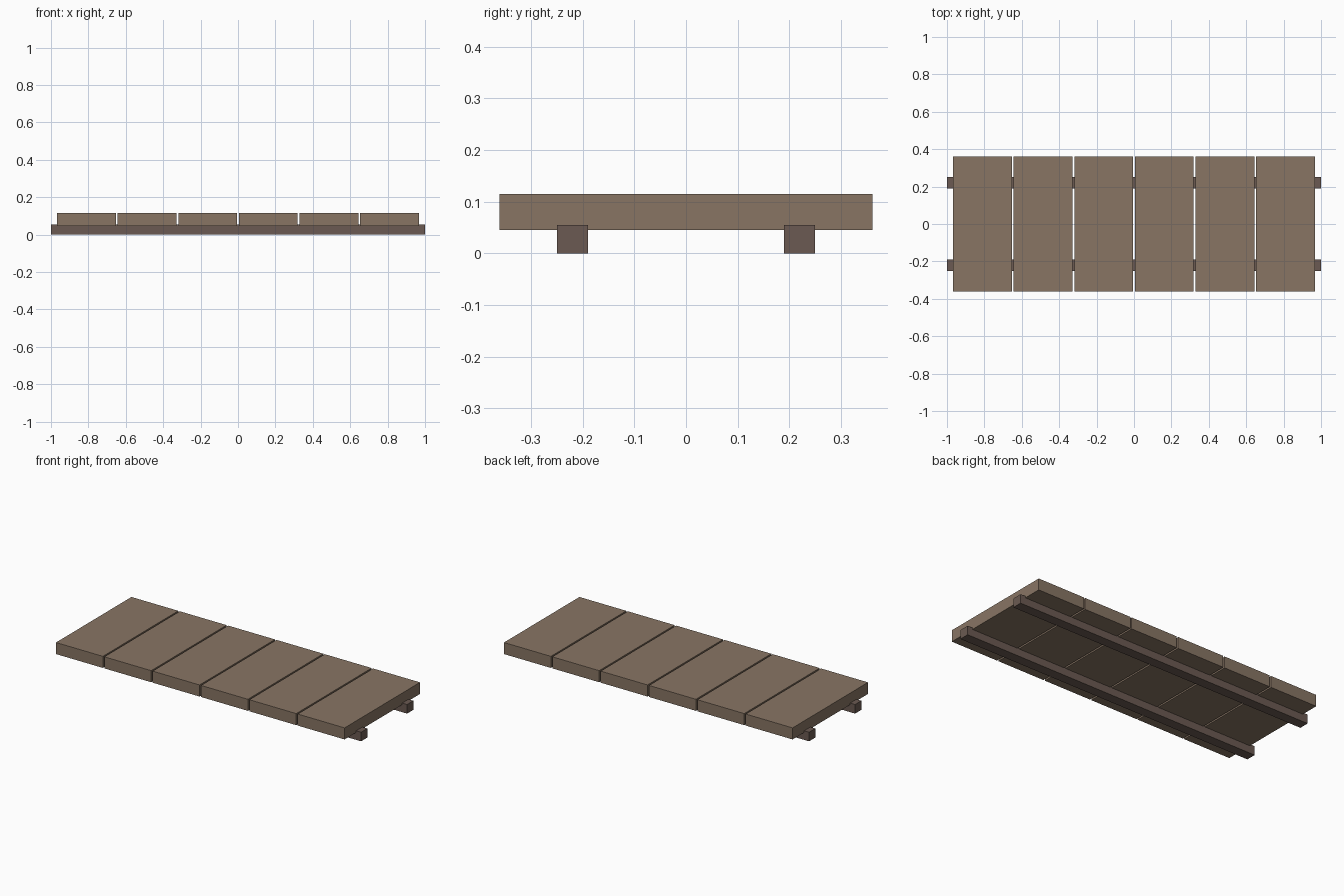
import bpy

if "Cube" in bpy.data.objects:
    bpy.data.objects.remove(bpy.data.objects["Cube"])

PLANKS = 6
PITCH = 0.324
PLANK_WIDTH = 0.314


def material(name, color):
    mat = bpy.data.materials.new(name)
    mat.diffuse_color = (*color, 1.0)
    mat.use_nodes = True
    mat.node_tree.nodes["Principled BSDF"].inputs["Base Color"].default_value = mat.diffuse_color
    return mat


def box(name, center, size, mat):
    bpy.ops.mesh.primitive_cube_add(size=1, location=center)
    obj = bpy.context.object
    obj.name = name
    obj.scale = size
    bpy.ops.object.transform_apply(location=False, rotation=False, scale=True)
    obj.data.materials.append(mat)
    return obj


plank_wood = material("plank_wood", (0.246, 0.178, 0.127))
rail_wood = material("rail_wood", (0.147, 0.102, 0.084))

# Two long rails on the ground
for side, y in (("front", -0.22), ("back", 0.22)):
    box(f"{side}_rail", (0, y, 0.0275), (2.0, 0.06, 0.055), rail_wood)

# Cross planks, slightly sunk onto the rails, with narrow gaps
for i in range(PLANKS):
    x = (i - (PLANKS - 1) / 2) * PITCH
    box(f"plank_{i + 1}", (x, 0, 0.08), (PLANK_WIDTH, 0.722, 0.07), plank_wood)
